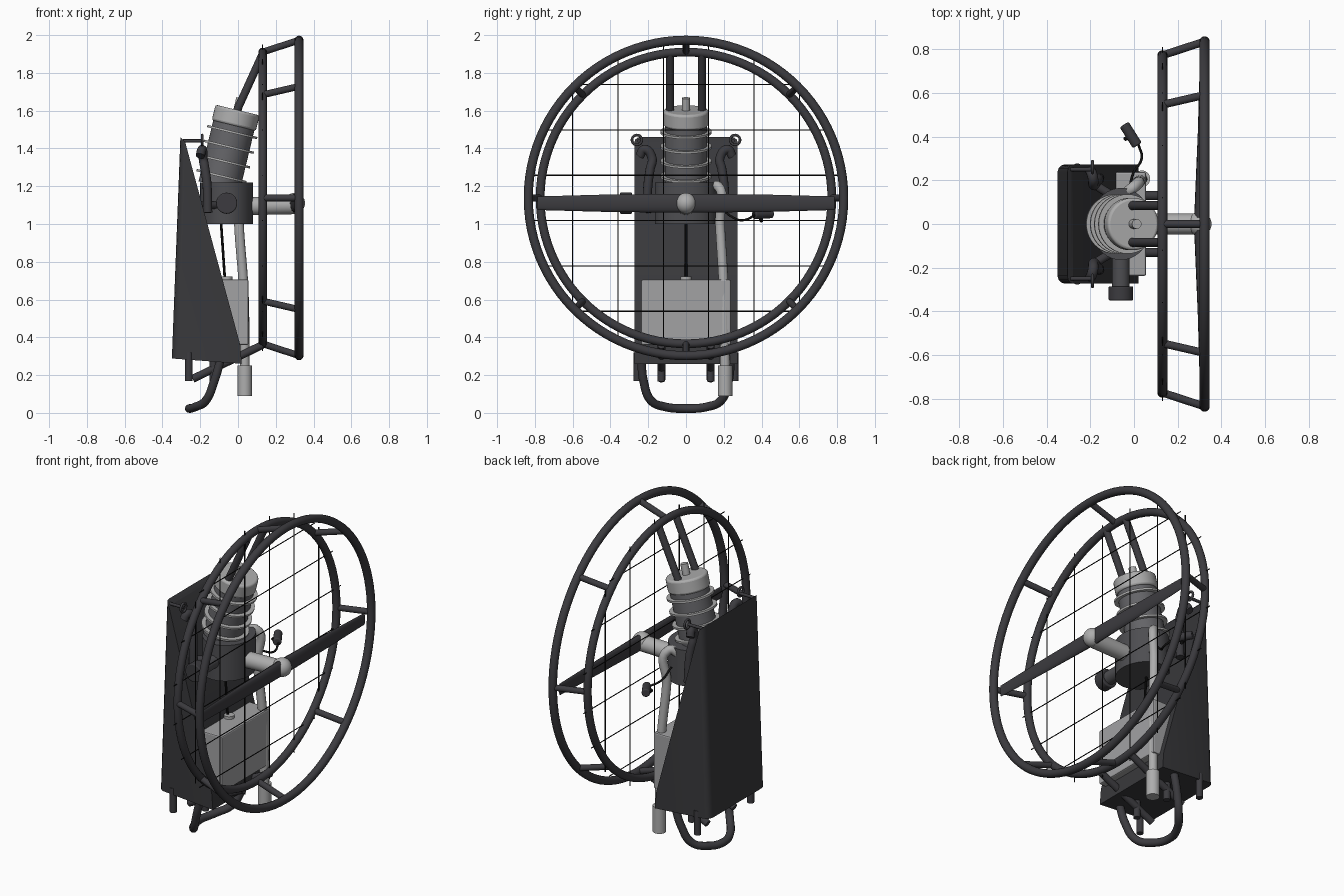
import bpy, bmesh, math
from mathutils import Vector

if "Cube" in bpy.data.objects:
    bpy.data.objects.remove(bpy.data.objects["Cube"])


def material(name, r, g, b):
    m = bpy.data.materials.new(name)
    m.diffuse_color = (r, g, b, 1)
    m.use_nodes = True
    m.node_tree.nodes["Principled BSDF"].inputs["Base Color"].default_value = m.diffuse_color
    return m


FRAME = material("dark frame grey", 0.045, 0.044, 0.050)
FABRIC = material("harness charcoal", 0.040, 0.040, 0.044)
CASE = material("crankcase grey", 0.075, 0.075, 0.082)
BARREL = material("barrel grey", 0.13, 0.13, 0.14)
METAL = material("light metal", 0.42, 0.42, 0.42)
TANK = material("tank grey", 0.36, 0.36, 0.37)
BLACK = material("net black", 0.006, 0.006, 0.006)


def finish(ob, name, mat, smooth=True):
    ob.name = ob.data.name = name
    ob.data.materials.clear()
    ob.data.materials.append(mat)
    if smooth:
        bpy.ops.object.select_all(action='DESELECT')
        ob.select_set(True)
        bpy.context.view_layer.objects.active = ob
        bpy.ops.object.shade_smooth_by_angle(angle=math.radians(35))
    return ob


def rod(name, a, b, r, mat, sides=20, bevel=0.0, r2=None):
    """Capped cylinder or cone between two points."""
    a, b = Vector(a), Vector(b)
    bpy.ops.mesh.primitive_cone_add(vertices=sides, radius1=r, radius2=r if r2 is None else r2,
                                    depth=(b - a).length, location=(a + b) / 2,
                                    rotation=(b - a).to_track_quat('Z', 'Y').to_euler())
    ob = bpy.context.object
    if bevel:
        m = ob.modifiers.new("bevel", 'BEVEL')
        m.width, m.segments, m.limit_method = bevel, 3, 'ANGLE'
    return finish(ob, name, mat)


def ring(name, loc, major, minor, mat, rot, seg=96):
    bpy.ops.mesh.primitive_torus_add(major_radius=major, minor_radius=minor, major_segments=seg,
                                     minor_segments=14, location=loc, rotation=rot)
    return finish(bpy.context.object, name, mat)


def tube(name, pts, r, mat):
    """Smooth bent tube through a few points."""
    cu = bpy.data.curves.new(name, 'CURVE')
    cu.dimensions, cu.bevel_depth, cu.bevel_resolution = '3D', r, 4
    cu.use_fill_caps, cu.resolution_u = True, 8
    sp = cu.splines.new('BEZIER')
    sp.bezier_points.add(len(pts) - 1)
    for bp, p in zip(sp.bezier_points, pts):
        bp.co = p
        bp.handle_left_type = bp.handle_right_type = 'AUTO'
    ob = bpy.data.objects.new(name, cu)
    bpy.context.collection.objects.link(ob)
    bpy.ops.object.select_all(action='DESELECT')
    ob.select_set(True)
    bpy.context.view_layer.objects.active = ob
    bpy.ops.object.convert(target='MESH')
    return finish(bpy.context.object, name, mat)


def box(name, lo, hi, mat, bevel=0.0):
    lo, hi = Vector(lo), Vector(hi)
    bpy.ops.mesh.primitive_cube_add(size=1, location=(lo + hi) / 2)
    ob = bpy.context.object
    ob.scale = hi - lo
    bpy.ops.object.transform_apply(location=False, rotation=False, scale=True)
    if bevel:
        m = ob.modifiers.new("bevel", 'BEVEL')
        m.width, m.segments = bevel, 2
    return finish(ob, name, mat, False)


# Cage: two hoops joined by eight stays
CZ = 1.138
ring("outer_hoop", (0.323, 0, CZ), 0.835, 0.024, FRAME, (0, math.pi / 2, 0))
ring("inner_hoop", (0.13, 0, CZ), 0.772, 0.023, FRAME, (0, math.pi / 2, 0))
for i in range(8):
    c, s = math.cos(i * math.pi / 4), math.sin(i * math.pi / 4)
    rod("hoop_stay", (0.13, 0.772 * c, CZ + 0.772 * s), (0.323, 0.835 * c, CZ + 0.835 * s), 0.018, FRAME)

# Safety net strung across the inner hoop
for i in range(6):
    d = -0.6 + 0.24 * i
    h = math.sqrt(0.82 ** 2 - d * d)
    rod("net_upright", (0.13, d, CZ - h), (0.13, d, CZ + h), 0.003, BLACK, 6)
    rod("net_crossline", (0.13, -h, CZ + d), (0.13, h, CZ + d), 0.003, BLACK, 6)

# Propeller: tapered flat blades, round hub and shaft
PZ = 1.11
rod("propeller_shaft", (0.06, 0, 1.095), (0.30, 0, 1.10), 0.048, METAL, 28)
bpy.ops.mesh.primitive_uv_sphere_add(segments=28, ring_count=16, radius=0.055, location=(0.30, 0, PZ))
finish(bpy.context.object, "propeller_hub", METAL)
for s in (-1, 1):
    bm = bmesh.new()
    rows = []
    for y, th, h in ((0.03, 0.025, 0.05), (0.42, 0.013, 0.046), (0.785, 0.007, 0.036)):
        cx = 0.30 + 0.012 * y
        rows.append([bm.verts.new((cx + th * math.cos(a), s * y, PZ + h * math.sin(a)))
                     for a in (k * math.tau / 16 for k in range(16))])
    for r0, r1 in zip(rows, rows[1:]):
        for k in range(16):
            bm.faces.new((r0[k], r0[(k + 1) % 16], r1[(k + 1) % 16], r1[k]))
    bm.faces.new(rows[0])
    bm.faces.new(rows[-1])
    bmesh.ops.recalc_face_normals(bm, faces=bm.faces)
    me = bpy.data.meshes.new("propeller_blade")
    bm.to_mesh(me)
    bm.free()
    ob = bpy.data.objects.new("propeller_blade", me)
    bpy.context.collection.objects.link(ob)
    finish(ob, "propeller_blade", FRAME)

# Engine: crankcase and leaning finned barrel
case = rod("crankcase", (-0.06, 0, 1.0), (-0.06, 0, 1.22), 0.165, CASE, 40)
case.scale.x = 0.85
base, axis = Vector((-0.10, 0, 1.20)), Vector((0.235, 0, 0.972)).normalized()
tilt = (0, math.atan2(axis.x, axis.z), 0)
rod("engine_barrel", base, base + axis * 0.35, 0.112, BARREL, 40)
rod("barrel_head", base + axis * 0.33, base + axis * 0.415, 0.12, METAL, 40, 0.012)
for k in range(4):
    p = base + axis * (0.055 + 0.08 * k)
    rod("cooling_fin", p - axis * 0.006, p + axis * 0.006, 0.136, METAL, 40)
rod("spark_plug", base + axis * 0.41, base + axis * 0.48, 0.022, METAL)

# Air intake on the side
rod("intake_pipe", (-0.06, -0.12, 1.11), (-0.06, -0.29, 1.11), 0.04, CASE, 28)
rod("air_filter", (-0.06, -0.285, 1.11), (-0.06, -0.35, 1.11), 0.056, FRAME, 28, 0.006)

# Exhaust and silencer
tube("exhaust_pipe", [(-0.05, 0.13, 1.17), (0.0, 0.17, 1.20), (0.005, 0.18, 1.0),
                      (0.03, 0.2, 0.65), (0.036, 0.207, 0.24)], 0.026, METAL)
rod("silencer", (0.036, 0.207, 0.09), (0.036, 0.207, 0.25), 0.038, METAL, 28)

# Fuel tank
box("fuel_tank", (-0.11, -0.237, 0.36), (0.056, 0.237, 0.705), TANK, 0.008)
rod("tank_cap", (-0.06, 0, 0.70), (-0.06, 0, 0.722), 0.03, METAL)
rod("fuel_line", (-0.09, 0, 1.01), (-0.07, 0, 0.715), 0.007, BLACK, 10)

# Harness: wedge-shaped padded back
bm = bmesh.new()
profile = ((-0.305, 1.46), (-0.28, 1.435), (0.012, 0.36), (0.02, 0.26), (-0.35, 0.288))
face = bm.faces.new([bm.verts.new((x, -0.273, z)) for x, z in profile])
new = bmesh.ops.extrude_face_region(bm, geom=[face])["geom"]
bmesh.ops.translate(bm, vec=(0, 0.546, 0), verts=[v for v in new if isinstance(v, bmesh.types.BMVert)])
bmesh.ops.recalc_face_normals(bm, faces=bm.faces)
back = [e for e in bm.edges if all(v.co.x < -0.3 for v in e.verts)
        and abs(e.verts[0].co.z - e.verts[1].co.z) > 0.5]
bmesh.ops.bevel(bm, geom=back, offset=0.035, segments=3, profile=0.5, affect='EDGES')
me = bpy.data.meshes.new("harness")
bm.to_mesh(me)
bm.free()
ob = bpy.data.objects.new("harness", me)
bpy.context.collection.objects.link(ob)
finish(ob, "harness", FABRIC)

# Mirrored frame parts
for s in (-1, 1):
    rod("upper_strut", (0.13, s * 0.084, 1.90), (-0.02, s * 0.084, 1.57), 0.021, FRAME)
    rod("lower_strut", (0.13, s * 0.13, 0.36), (-0.24, s * 0.13, 0.18), 0.021, FRAME)
    rod("short_leg", (-0.26, s * 0.258, 0.17), (-0.26, s * 0.258, 0.32), 0.02, FRAME)
    rod("front_foot", (-0.13, s * 0.13, 0.165), (-0.13, s * 0.13, 0.29), 0.02, FRAME)
    tube("shoulder_arm", [(-0.16, s * 0.21, 1.06), (-0.165, s * 0.20, 1.22), (-0.175, s * 0.19, 1.29),
                          (-0.185, s * 0.18, 1.35), (-0.19, s * 0.22, 1.395), (-0.20, s * 0.245, 1.36)],
         0.024, FRAME)
    rod("arm_mount", (-0.22, s * 0.205, 1.10), (-0.10, s * 0.13, 1.10), 0.02, FRAME)
    rod("hook_bar", (-0.29, s * 0.25, 1.44), (-0.19, s * 0.25, 1.44), 0.009, FRAME, 12)
    ring("hang_ring", (-0.19, s * 0.26, 1.445), 0.026, 0.007, FRAME, (0, math.pi / 2, 0), 28)

# Bent skid under the frame
half = [(-0.09, 0.237, 0.29), (-0.125, 0.225, 0.17), (-0.17, 0.185, 0.065), (-0.225, 0.11, 0.032)]
tube("skid", half + [(-0.258, 0, 0.023)] + [(x, -y, z) for x, y, z in reversed(half)], 0.023, FRAME)

# Hand throttle on its cable
tube("throttle_cable", [(-0.02, 0.17, 1.10), (0.0, 0.24, 1.04), (0.035, 0.30, 1.02), (0.02, 0.365, 1.045)],
     0.006, BLACK)
rod("throttle_grip", (0.015, 0.36, 1.05), (-0.045, 0.455, 1.055), 0.024, FRAME, 20, 0.006)
rod("throttle_lever", (-0.04, 0.39, 1.05), (-0.01, 0.40, 1.015), 0.01, BLACK, 10)
